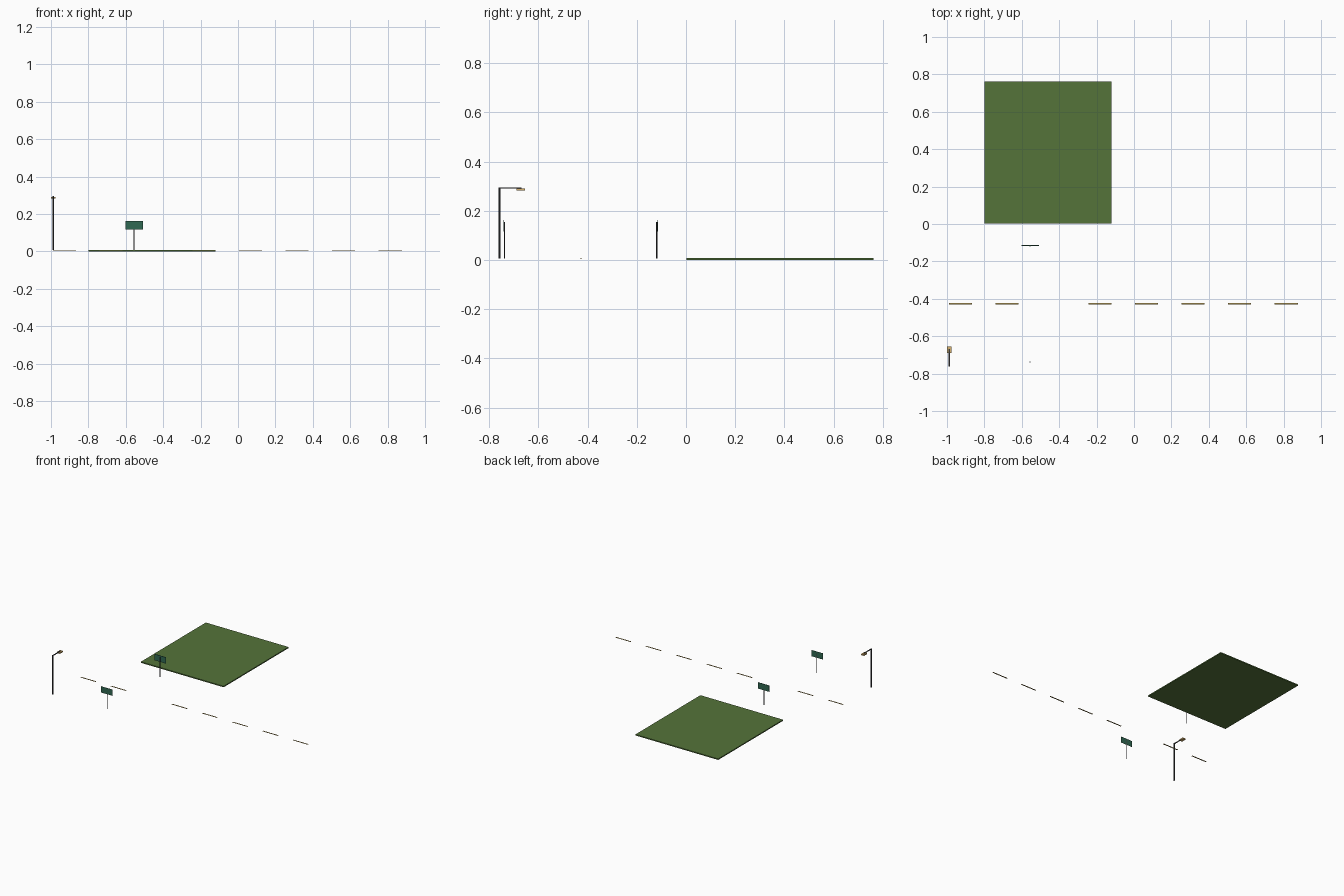
import bpy, bmesh, math
from mathutils import Matrix

if "Cube" in bpy.data.objects:
    bpy.data.objects.remove(bpy.data.objects["Cube"])


def material(name, rgb):
    m = bpy.data.materials.new(name)
    m.diffuse_color = (*rgb, 1)
    m.use_nodes = True
    m.node_tree.nodes["Principled BSDF"].inputs["Base Color"].default_value = m.diffuse_color
    return m


GRASS = material("grass green", (0.09, 0.175, 0.042))
PAINT = material("road paint yellow", (0.62, 0.45, 0.14))
METAL = material("dark metal", (0.045, 0.047, 0.05))
LAMP = material("warm lamp", (0.68, 0.45, 0.16))
SIGN = material("sign green", (0.03, 0.14, 0.085))


def finish(name, bm, mat):
    me = bpy.data.meshes.new(name)
    bm.to_mesh(me)
    bm.free()
    me.materials.append(mat)
    ob = bpy.data.objects.new(name, me)
    bpy.context.collection.objects.link(ob)
    return ob


def box(name, x, y, z, mat):
    """Box from (min, max) pairs on each axis."""
    bm = bmesh.new()
    bmesh.ops.create_cube(bm, size=1)
    for v in bm.verts:
        v.co = [r[0] if c < 0 else r[1] for c, r in zip(v.co, (x, y, z))]
    return finish(name, bm, mat)


def pole(name, x, y, z0, z1, r, mat):
    bm = bmesh.new()
    bmesh.ops.create_cone(bm, cap_ends=True, segments=8, radius1=r, radius2=r,
                          depth=z1 - z0,
                          matrix=Matrix.Translation((x, y, (z0 + z1) / 2)))
    return finish(name, bm, mat)


# lawn slab
box("lawn", (-0.798, -0.12), (0.003, 0.763), (0, 0.008), GRASS)

# centre line dashes, one is missing
for i in range(9):
    if i != 2:
        x = -0.99 + i * 0.2488
        if x + 0.124 > 1.01:
            continue
        box(f"road_dash_{i}", (x, min(x + 0.124, 1.0)), (-0.431, -0.423),
            (0.006, 0.008), PAINT)

# two road signs, panels on the outward sides of their posts
for name, y, side, t in (("near", -0.738, -1, 0.001), ("far", -0.119, 1, 0.003)):
    pole(f"{name}_sign_post", -0.556, y, 0.007, 0.155, 0.0022, METAL)
    a = y + side * 0.0025
    b = a + side * t
    box(f"{name}_sign_panel", (-0.602, -0.509), (min(a, b), max(a, b)),
        (0.117, 0.163), SIGN)

# street lamp
pole("lamp_pole", -0.988, -0.758, 0.007, 0.295, 0.0045, METAL)
box("lamp_arm", (-0.991, -0.985), (-0.762, -0.668), (0.29, 0.295), METAL)
box("lamp_head", (-1.0, -0.976), (-0.69, -0.654), (0.283, 0.2915), LAMP)
